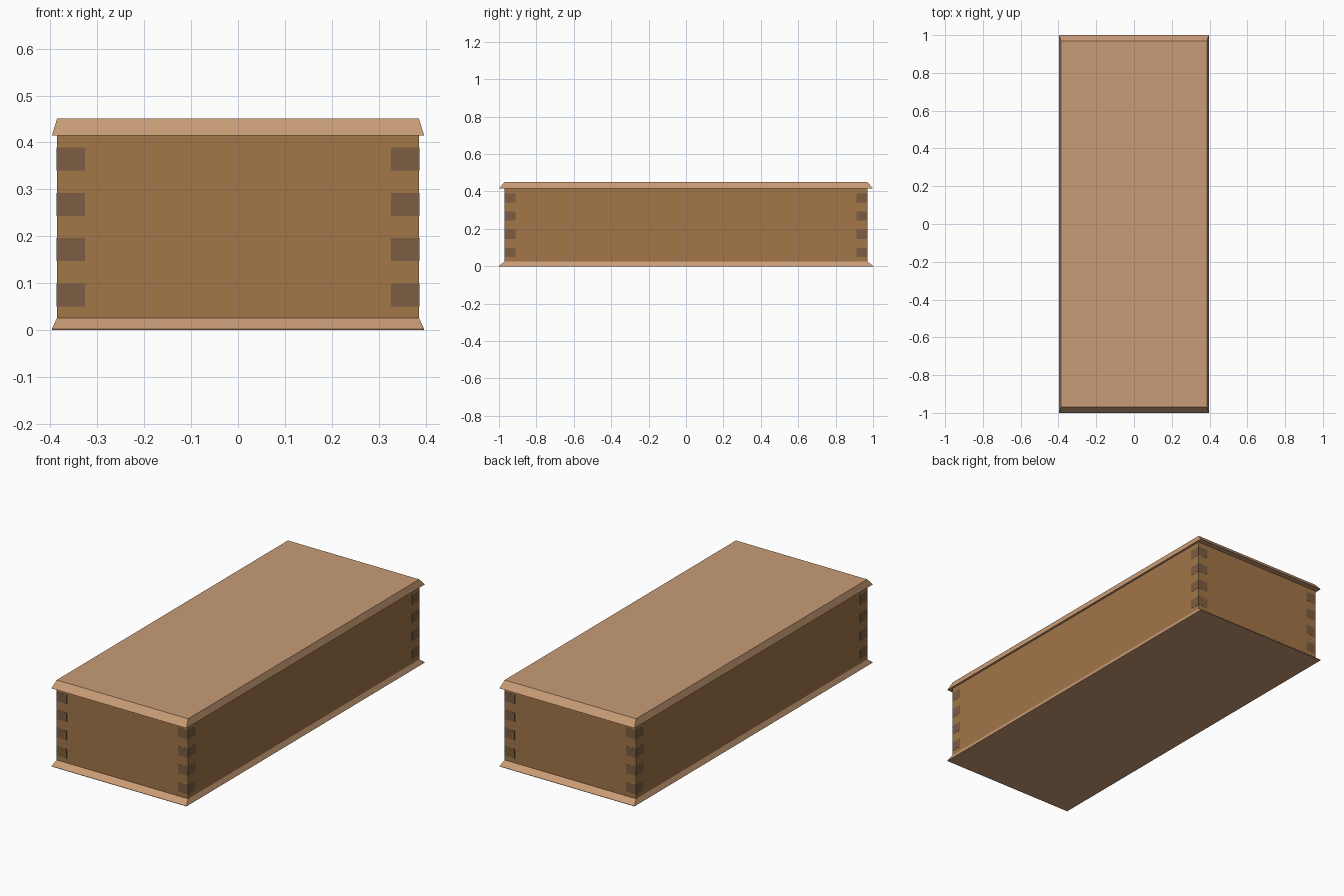
import bpy, bmesh

if "Cube" in bpy.data.objects:
    bpy.data.objects.remove(bpy.data.objects["Cube"])


def material(name, rgb):
    m = bpy.data.materials.new(name)
    m.diffuse_color = (*rgb, 1)
    m.use_nodes = True
    m.node_tree.nodes["Principled BSDF"].inputs["Base Color"].default_value = m.diffuse_color
    return m


def slab(name, z0, z1, bottom, top, mat):
    """Rectangular slab; bottom and top are (half x, half y)."""
    bm = bmesh.new()
    bmesh.ops.create_cube(bm, size=2)
    for v in bm.verts:
        hx, hy = top if v.co.z > 0 else bottom
        v.co = (v.co.x * hx, v.co.y * hy, z1 if v.co.z > 0 else z0)
    me = bpy.data.meshes.new(name)
    bm.to_mesh(me)
    bm.free()
    ob = bpy.data.objects.new(name, me)
    bpy.context.collection.objects.link(ob)
    me.materials.append(mat)
    return ob


trim = material("trim_wood", (0.58, 0.33, 0.18))
wall = material("wall_wood", (0.36, 0.18, 0.065))
dark = material("joint_wood", (0.20, 0.11, 0.055))

BODY = (0.386, 0.97)
RIM = (0.397, 1.0)
JOINT = 0.06

# box body, with bevelled base and lid
slab("box_body", 0.026, 0.415, BODY, BODY, wall)
slab("base_plate", 0.002, 0.026, RIM, BODY, trim)
slab("base_foot", 0.0, 0.002, RIM, RIM, trim)
slab("lid", 0.415, 0.451, RIM, BODY, trim)

# finger joints, a hair proud of the walls, at all four corners
half = (JOINT / 2, JOINT / 2)
for sx, xname in ((-1, "left"), (1, "right")):
    for sy, yname in ((-1, "front"), (1, "back")):
        for i in range(4):
            z = 0.05 + i * 0.0967
            ob = slab(f"finger_joint_{yname}_{xname}_{i + 1}", z, z + 0.049, half, half, dark)
            ob.location = (sx * (BODY[0] + 0.0008 - half[0]), sy * (BODY[1] + 0.0008 - half[1]), 0)
